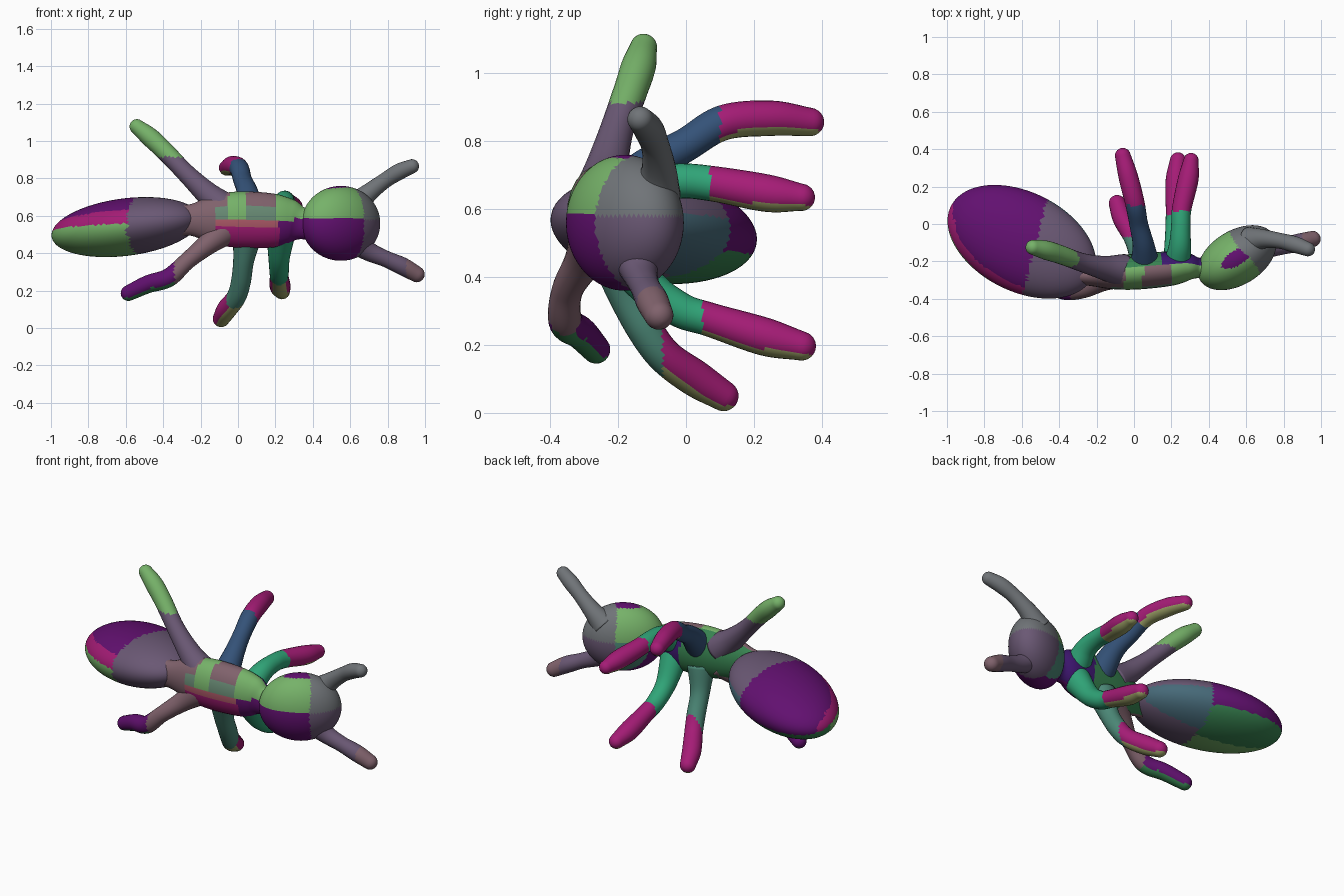
import bpy, bmesh, math
from mathutils import Vector, Matrix, Euler

if "Cube" in bpy.data.objects:
    bpy.data.objects.remove(bpy.data.objects["Cube"])

# Colour palette (0-255 screen values)
PALETTE = {
    "magenta": (165, 28, 118), "purple": (98, 16, 112), "violet": (62, 22, 112),
    "green": (118, 178, 105), "leaf": (55, 130, 80), "teal": (48, 165, 120),
    "sea": (75, 135, 118), "blue": (52, 82, 120), "slate": (70, 105, 120),
    "grey": (112, 116, 120), "mauve": (106, 88, 116), "brown": (128, 98, 108),
    "olive": (160, 165, 105), "rose": (175, 90, 105), "sage": (104, 138, 116),
}


def linear(c):
    c /= 255
    return c / 12.92 if c <= 0.04045 else ((c + 0.055) / 1.055) ** 2.4


MATS = {}
for i, (key, rgb) in enumerate(PALETTE.items()):
    m = bpy.data.materials.new(key)
    m.diffuse_color = (*[linear(c) for c in rgb], 1)
    m.use_nodes = True
    m.node_tree.nodes["Principled BSDF"].inputs["Base Color"].default_value = m.diffuse_color
    MATS[key] = i


def finish(name, bm, rule):
    """Colour each face by its centre and normal, then make the object."""
    bmesh.ops.recalc_face_normals(bm, faces=bm.faces)
    bm.normal_update()
    for f in bm.faces:
        f.material_index = MATS[rule(f.calc_center_median(), f.normal)]
        f.smooth = True
    me = bpy.data.meshes.new(name)
    for key in PALETTE:
        me.materials.append(bpy.data.materials[key])
    bm.to_mesh(me)
    bm.free()
    ob = bpy.data.objects.new(name, me)
    bpy.context.collection.objects.link(ob)
    return ob


def ellipsoid(name, center, radii, pitch, yaw, rule):
    bm = bmesh.new()
    mat = (Matrix.Translation(center) @ Euler((0, math.radians(pitch), math.radians(yaw))).to_matrix().to_4x4()
           @ Matrix.Diagonal((*radii, 1)))
    bmesh.ops.create_icosphere(bm, subdivisions=5, radius=1, matrix=mat)
    return finish(name, bm, rule)


def tube(name, pts, rule, flat=1.0, sides=24, steps=10):
    """Smooth round-ended limb through points (x, y, z, radius)."""
    p = [Vector(q) for q in pts]
    p = [2 * p[0] - p[1]] + p + [2 * p[-1] - p[-2]]
    path = []
    for i in range(1, len(p) - 2):
        a, b, c, d = p[i - 1:i + 3]
        for s in range(steps):
            t = s / steps
            path.append(0.5 * (2 * b + (c - a) * t + (2 * a - 5 * b + 4 * c - d) * t * t
                               + (3 * b - a - 3 * c + d) * t ** 3))
    path.append(p[-2])
    end = (path[-1] - path[-2]).to_3d().normalized()
    tip, r = path[-1].to_3d(), path[-1][3]
    for k in range(1, 7):
        a = math.radians(k * 14.5)
        path.append(Vector((*(tip + end * r * math.sin(a)), r * math.cos(a))))
    bm = bmesh.new()
    rings = []
    for i, q in enumerate(path):
        t = (path[min(i + 1, len(path) - 1)] - path[max(i - 1, 0)]).to_3d().normalized()
        side = t.cross(Vector((0, 0, 1))).normalized()
        up = side.cross(t)
        rings.append([bm.verts.new(q.to_3d() + q[3] * (up * math.cos(w) + side * flat * math.sin(w)))
                      for w in (2 * math.pi * j / sides for j in range(sides))])
    for r0, r1 in zip(rings, rings[1:]):
        for j in range(sides):
            k = (j + 1) % sides
            bm.faces.new((r0[j], r0[k], r1[k], r1[j]))
    bm.faces.new(rings[0])
    bm.faces.new(rings[-1])
    return finish(name, bm, rule)


# Abdomen
def abdomen_rule(c, n):
    if c.x - 0.25 * c.y > -0.5:
        return "mauve" if n.y < 0.1 or n.z > 0.3 else "slate"
    if c.z < 0.51 - 0.05 * n.y:
        return "leaf" if n.y > 0 else "green"
    return "magenta" if n.y < 0.1 and n.z < 0.75 or c.x < -0.97 else "purple"


ellipsoid("abdomen", (-0.6, -0.095, 0.54), (0.427, 0.265, 0.153), -7, -26.7, abdomen_rule)


# Thorax
def thorax_rule(c, n):
    if n.y > 0.3:
        return "violet" if c.x > 0.15 else "leaf"
    if c.x < -0.12:
        return "brown"
    if c.z > 0.58:
        return "green" if c.x > 0.2 or -0.05 < c.x < 0.05 else "brown" if c.z > 0.66 else "sage"
    return "purple" if c.x > 0.22 else "magenta" if c.z < 0.53 else "rose"


tube("thorax", [(-0.34, -0.27, 0.575, .085), (-0.25, -0.275, 0.578, .085), (-0.14, -0.265, 0.58, .128),
                (0, -0.255, 0.58, .15), (0.18, -0.24, 0.575, .145), (0.28, -0.23, 0.57, .12),
                (0.35, -0.235, 0.56, .085), (0.42, -0.23, 0.56, .12)], thorax_rule, flat=0.64)


# Head
def head_rule(c, n):
    if c.x < 0.6 - 0.1 * n.y:
        if n.z > 0.93 or c.z < 0.585:
            return "purple" if n.y < 0.5 else "sea"
        return "green"
    return "grey" if c.z > 0.58 else "mauve"


ellipsoid("head", (0.55, -0.18, 0.56), (0.231, 0.145, 0.2), 0, 32, head_rule)

# Antennae
tube("upper_antenna", [(0.62, -0.09, 0.65, .075), (0.69, -0.08, 0.715, .052), (0.78, -0.09, 0.785, .042),
                       (0.86, -0.11, 0.835, .044), (0.93, -0.135, 0.865, .038)], lambda c, n: "grey")
tube("lower_antenna", [(0.62, -0.15, 0.47, .075), (0.70, -0.135, 0.41, .052), (0.79, -0.12, 0.37, .044),
                       (0.88, -0.1, 0.33, .048), (0.955, -0.08, 0.288, .043)],
     lambda c, n: "mauve" if c.x < 0.9 else "brown")


# Legs: inner colour, outer colour, underside colour of the outer part
def leg(name, pts, is_outer, inner, outer, under):
    tube(name, pts, lambda c, n: (under if n.z < -0.6 else outer) if is_outer(c) else inner)


leg("rear_upper_leg", [(-0.06, -0.25, 0.63, .09), (-0.16, -0.235, 0.715, .065), (-0.28, -0.205, 0.83, .05),
                       (-0.39, -0.165, 0.945, .05), (-0.47, -0.14, 1.02, .051), (-0.54, -0.125, 1.077, .04)],
    lambda c: c.z > 0.915, "mauve", "green", "green")
leg("rear_lower_leg", [(-0.06, -0.26, 0.53, .085), (-0.16, -0.3, 0.45, .058), (-0.27, -0.35, 0.36, .046),
                       (-0.37, -0.355, 0.27, .05), (-0.48, -0.31, 0.235, .048), (-0.585, -0.265, 0.187, .042)],
    lambda c: c.x < -0.34, "brown", "purple", "leaf")
leg("middle_upper_leg", [(0.06, -0.22, 0.62, .08), (0.05, -0.11, 0.725, .058), (0.025, 0, 0.79, .05),
                         (0.005, 0.11, 0.855, .052), (-0.03, 0.25, 0.868, .052), (-0.06, 0.365, 0.857, .042)],
    lambda c: c.y > 0.1, "blue", "magenta", "olive")
leg("middle_lower_leg", [(0.05, -0.22, 0.5, .08), (0.03, -0.18, 0.36, .056), (0.015, -0.12, 0.245, .053),
                         (-0.01, -0.06, 0.165, .052), (-0.06, 0.03, 0.1, .054), (-0.09, 0.11, 0.05, .045)],
    lambda c: c.y > -0.07, "sea", "magenta", "olive")
leg("front_upper_leg", [(0.23, -0.22, 0.6, .075), (0.245, -0.12, 0.665, .06), (0.25, -0.02, 0.683, .052),
                        (0.255, 0.08, 0.675, .052), (0.29, 0.24, 0.647, .055), (0.305, 0.34, 0.635, .04)],
    lambda c: c.y > 0.07, "teal", "magenta", "olive")
leg("front_lower_leg", [(0.23, -0.22, 0.52, .08), (0.22, -0.12, 0.38, .058), (0.22, -0.02, 0.305, .052),
                        (0.22, 0.07, 0.275, .05), (0.225, 0.23, 0.225, .056), (0.235, 0.34, 0.197, .043)],
    lambda c: c.y > 0.05, "teal", "magenta", "olive")
